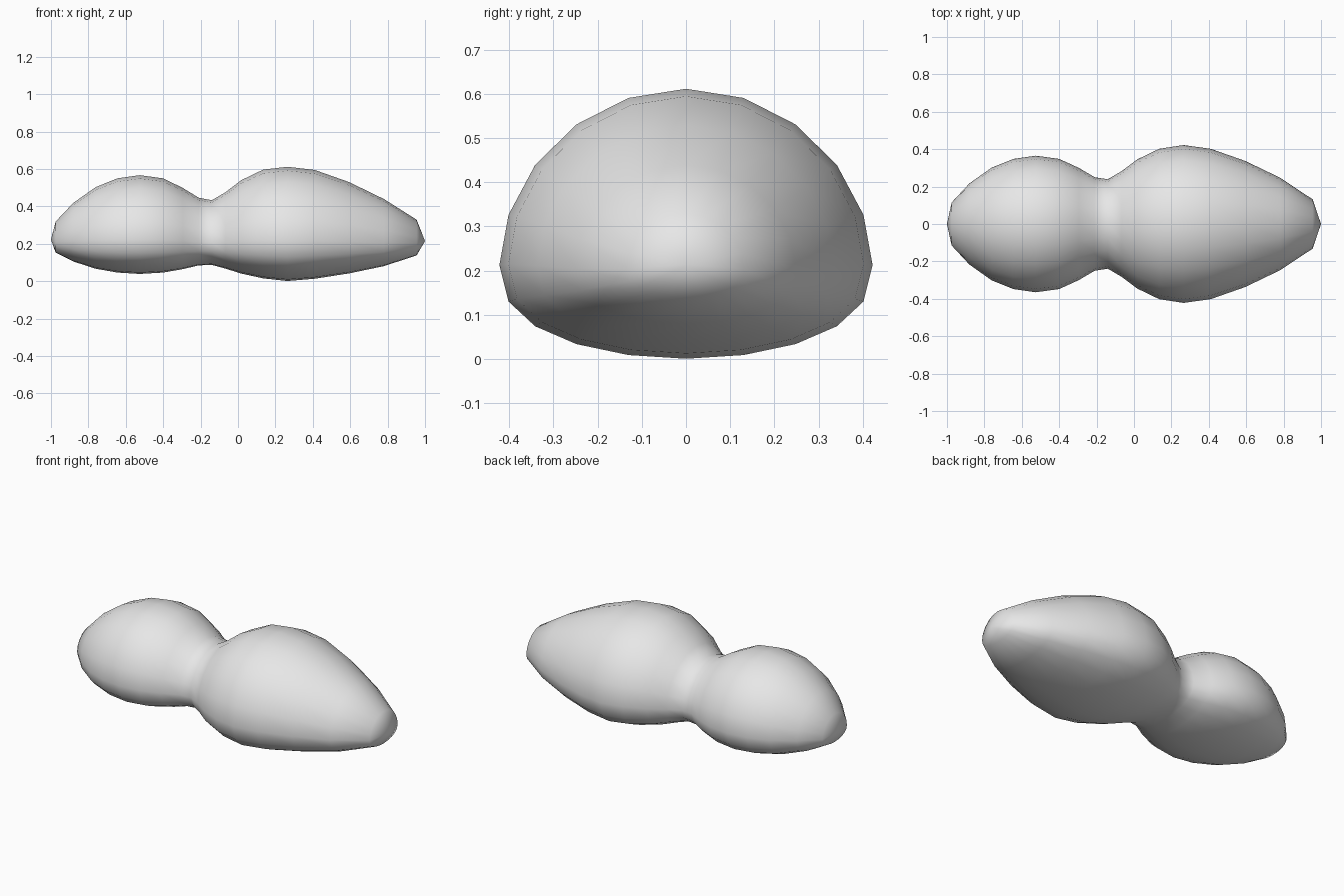
import bpy, bmesh, math

# Remove the default cube if the scene has it
cube = bpy.data.objects.get("Cube")
if cube:
    bpy.data.objects.remove(cube, do_unlink=True)

SIDES = 20
UP, DOWN = 0.944, 0.503   # domed top and flatter underside, relative to half width


def make_material(name, color):
    mat = bpy.data.materials.new(name)
    mat.use_nodes = True
    mat.diffuse_color = color
    mat.node_tree.nodes["Principled BSDF"].inputs["Base Color"].default_value = color
    return mat


def section_point(x, half_width, centre, step):
    """Point on a cross-section that is round above and flattened below."""
    angle = math.tau * step / SIDES
    s = math.sin(angle)
    if s >= 0:
        height = UP * abs(s) ** 1.07
    else:
        height = -DOWN * abs(s) ** 0.8
    return (x, half_width * math.cos(angle), centre + half_width * height)


def loft(name, stations, start_tip, end_tip, mat):
    """Skin a row of cross-sections and close both ends to a point."""
    bm = bmesh.new()
    rings = [[bm.verts.new(section_point(*st, i)) for i in range(SIDES)]
             for st in stations]
    for a, b in zip(rings, rings[1:]):
        for i in range(SIDES):
            j = (i + 1) % SIDES
            bm.faces.new((a[i], a[j], b[j], b[i]))
    for ring, tip in ((rings[0], start_tip), (rings[-1], end_tip)):
        pole = bm.verts.new(tip)
        for i in range(SIDES):
            bm.faces.new((ring[i], ring[(i + 1) % SIDES], pole))
    bmesh.ops.recalc_face_normals(bm, faces=bm.faces[:])
    for face in bm.faces:
        face.smooth = True
    mesh = bpy.data.meshes.new(name)
    bm.to_mesh(mesh)
    bm.free()
    mesh.materials.append(mat)
    obj = bpy.data.objects.new(name, mesh)
    bpy.context.collection.objects.link(obj)
    return obj


# Stations along the body: x, half width, centre height
small_lobe = [(-.975, .115, .21), (-.88, .217, .214), (-.76, .302, .218),
              (-.645, .348, .221), (-.525, .365, .222), (-.4, .348, .221),
              (-.295, .3, .215), (-.21, .25, .21)]
waist = [(-.14, .239, .207)]
large_lobe = [(-.067, .282, .209), (.017, .345, .214), (.135, .402, .217),
              (.265, .422, .213), (.41, .402, .215), (.595, .337, .211),
              (.78, .248, .205), (.955, .132, .204)]

grey = make_material("light_grey", (0.8, 0.8, 0.8, 1.0))
loft("two_lobed_body", small_lobe + waist + large_lobe,
     (-1, 0, .222), (1, 0, .214), grey)
